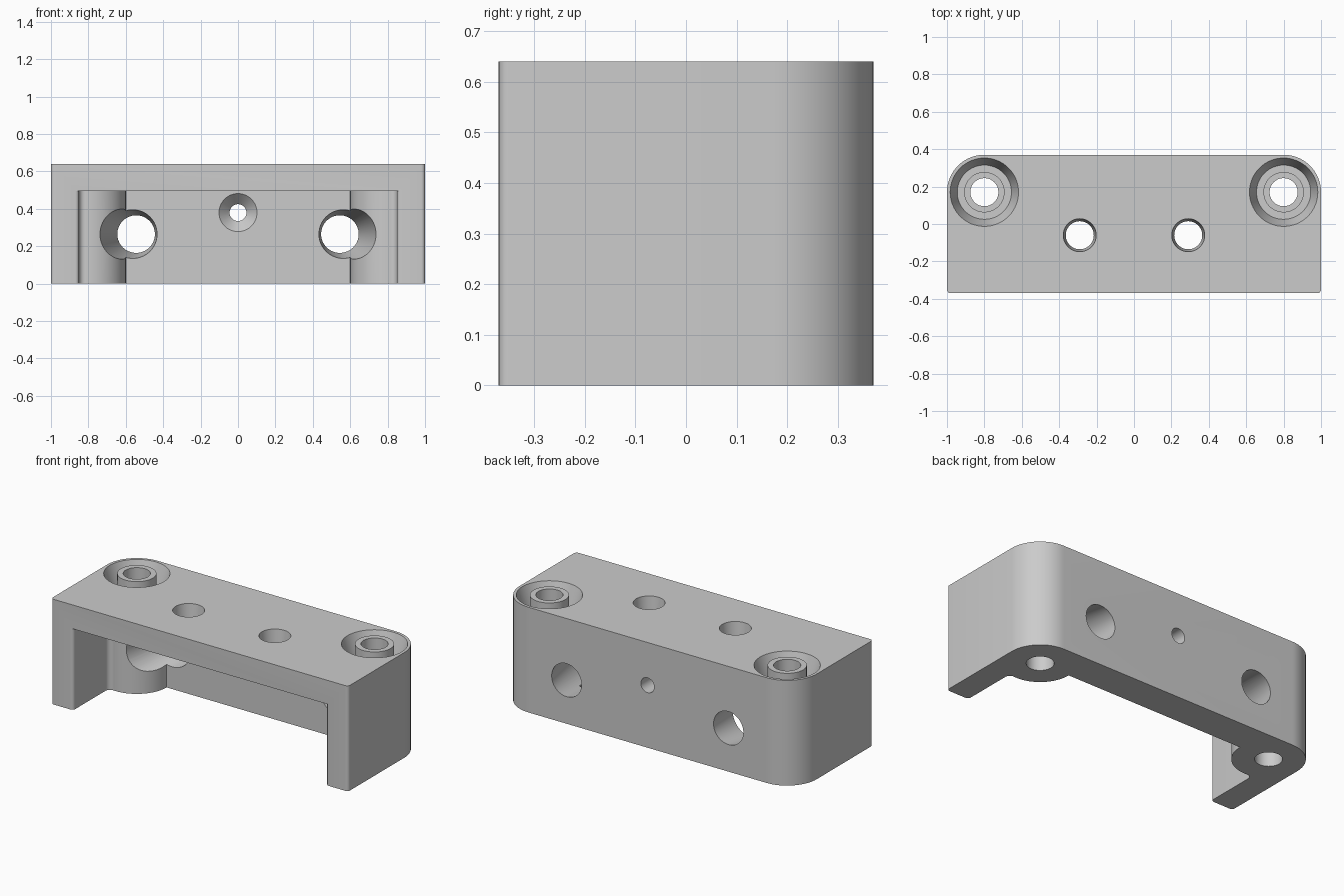
import bpy, bmesh
from math import sin, cos, pi, radians

cube = bpy.data.objects.get("Cube")
if cube:
    bpy.data.objects.remove(cube, do_unlink=True)

TOP, ROOF = 0.64, 0.495      # block height, underside of the top plate
BX, BY, BR = 0.8, 0.17, 0.2  # boss centre and radius
WALL = 0.85                  # inner face of the side walls

grey = bpy.data.materials.new("plain grey")
grey.use_nodes = True
colour = (0.6, 0.6, 0.6, 1)
grey.diffuse_color = colour
grey.node_tree.nodes["Principled BSDF"].inputs["Base Color"].default_value = colour


def make_object(name, bm):
    bmesh.ops.recalc_face_normals(bm, faces=bm.faces[:])
    mesh = bpy.data.meshes.new(name)
    bm.to_mesh(mesh)
    bm.free()
    mesh.materials.append(grey)
    obj = bpy.data.objects.new(name, mesh)
    bpy.context.collection.objects.link(obj)
    return obj


def arc(cx, cy, r, start, end, steps):
    angles = [radians(start + (end - start) * i / steps) for i in range(steps + 1)]
    return [(cx + r * cos(a), cy + r * sin(a)) for a in angles]


def mirrored(half):
    """Close a right-hand outline with its mirror image."""
    return half + [(-x, y) for x, y in reversed(half)]


def prism(name, outline, z0, z1):
    bm = bmesh.new()
    face = bm.faces.new([bm.verts.new((x, y, z0)) for x, y in outline])
    out = bmesh.ops.extrude_face_region(bm, geom=[face])
    verts = [v for v in out["geom"] if isinstance(v, bmesh.types.BMVert)]
    bmesh.ops.translate(bm, verts=verts, vec=(0, 0, z1 - z0))
    return make_object(name, bm)


def rings(name, circles, axis="Z", closed=False, n=64):
    """Join circles given as (x, other centre coordinate, position on axis, radius)."""
    bm = bmesh.new()
    loops = []
    for x, c, h, r in circles:
        pts = arc(x, c, r, 0, 360 - 360 / n, n - 1)
        loops.append([bm.verts.new((u, v, h) if axis == "Z" else (u, h, v)) for u, v in pts])
    pairs = list(zip(loops, loops[1:]))
    if closed:
        pairs.append((loops[-1], loops[0]))
    else:
        bm.faces.new(loops[0])
        bm.faces.new(loops[-1])
    for a, b in pairs:
        for i in range(n):
            j = (i + 1) % n
            bm.faces.new((a[i], a[j], b[j], b[i]))
    return make_object(name, bm)


def cut(body, cutter):
    cutter.hide_render = True
    mod = body.modifiers.new("cut", "BOOLEAN")
    mod.operation = "DIFFERENCE"
    mod.solver = "EXACT"
    mod.object = cutter
    bpy.context.view_layer.objects.active = body
    bpy.ops.object.modifier_apply(modifier=mod.name)
    bpy.data.objects.remove(cutter, do_unlink=True)


# Block with large rear corners and slightly eased front corners
block = prism("mounting_block",
              mirrored(arc(0.98, -0.35, 0.02, -90, 0, 6) + arc(BX, BY, BR, 0, 90, 24)),
              0, TOP)

# Open cavity that leaves the side walls, rear wall and round bosses
edge = arc(WALL + 0.02, -0.35, 0.02, 270, 180, 6)
fillet = arc(WALL - 0.03, -0.059, 0.03, 0, 95, 8)
boss = arc(BX, BY, BR, -86, -180, 32)
cut(block, prism("cavity_cutter",
                 mirrored([(WALL + 0.02, -0.5)] + edge + fillet + boss), -0.1, ROOF))

for s in (-1, 1):
    # Vertical bolt hole and the tapered groove around its collar
    cut(block, rings("bolt_cutter", [(s * BX, BY, -0.1, 0.075), (s * BX, BY, 0.8, 0.075)]))
    cut(block, rings("groove_cutter",
                     [(s * BX, BY, 0.66, 0.108), (s * BX, BY, 0.66, 0.189),
                      (s * BX, BY, 0.52, 0.145), (s * BX, BY, 0.52, 0.108)], closed=True))
    # Tapered hole through the top plate
    cut(block, rings("top_hole_cutter",
                     [(s * 0.29, -0.06, ROOF - 0.02, 0.073), (s * 0.29, -0.06, TOP + 0.02, 0.09)]))
    # Large slanted, tapered hole through the rear wall and boss
    cut(block, rings("rear_hole_cutter",
                     [(s * 0.587, 0.265, -0.1, 0.17), (s * 0.542, 0.265, 0.4, 0.096)], axis="Y"))

# Countersunk centre screw hole
cut(block, rings("screw_cutter",
                 [(0, 0.38, 0.14, 0.13), (0, 0.38, 0.23, 0.045), (0, 0.38, 0.42, 0.045)], axis="Y"))

bpy.ops.object.select_all(action="DESELECT")
block.select_set(True)
bpy.context.view_layer.objects.active = block
bpy.ops.object.shade_smooth_by_angle(angle=radians(30))
